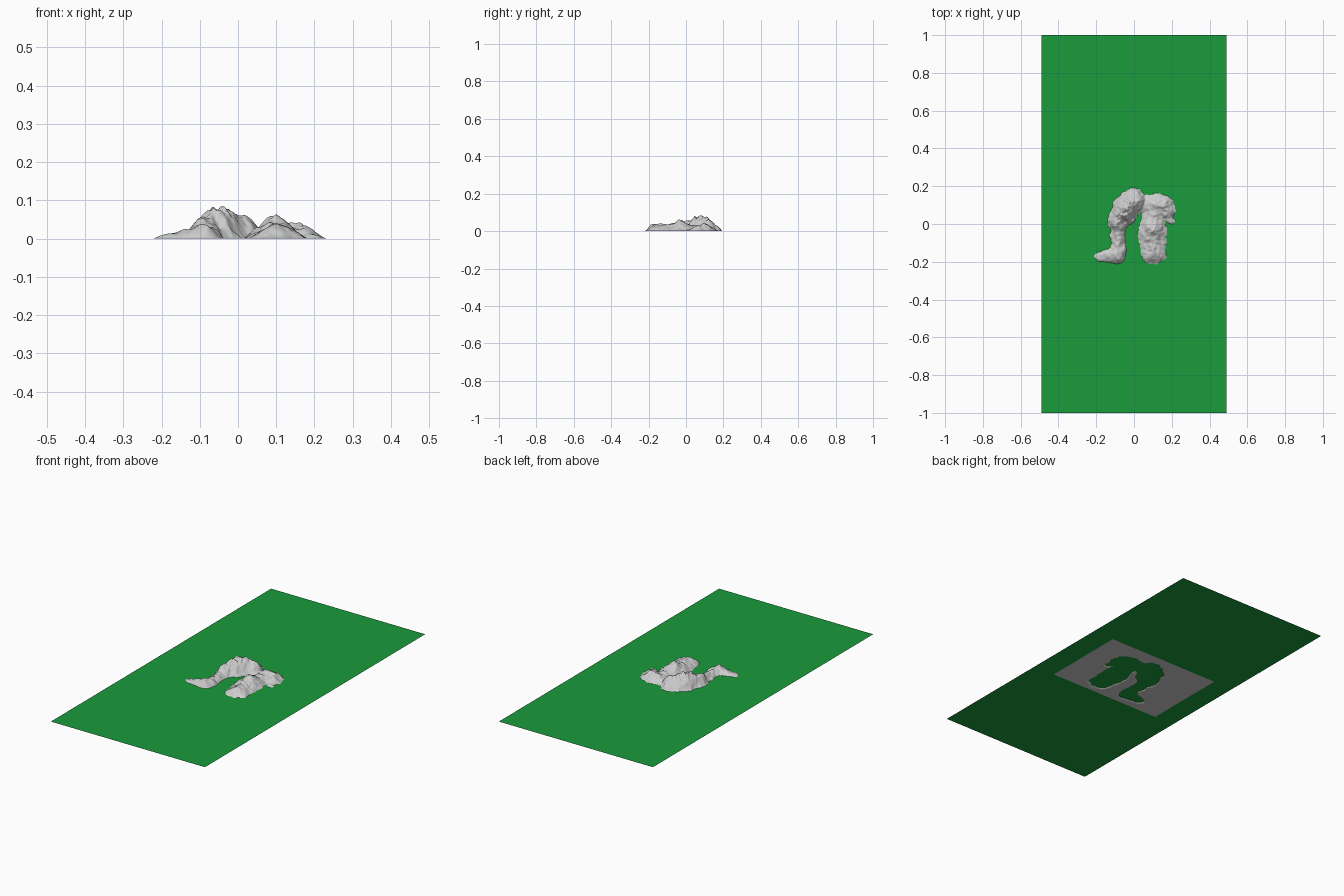
import bpy, bmesh, math
from mathutils import Vector, noise

if "Cube" in bpy.data.objects:
    bpy.data.objects.remove(bpy.data.objects["Cube"])

GROUND = 0.004  # level of the green board above the terrain's base

# ridge lines: (x, y, half width, crest height)
ridges = [
    [(-0.185, -0.172, 0.027, 0.008), (-0.13, -0.168, 0.034, 0.018), (-0.085, -0.165, 0.045, 0.03),
     (-0.085, -0.10, 0.040, 0.020), (-0.085, -0.04, 0.044, 0.025), (-0.085, 0.01, 0.058, 0.045),
     (-0.06, 0.055, 0.068, 0.068), (-0.045, 0.085, 0.072, 0.068), (0.0, 0.12, 0.066, 0.052),
     (0.045, 0.105, 0.05, 0.014), (0.10, 0.10, 0.06, 0.026), (0.145, 0.095, 0.064, 0.034),
     (0.18, 0.065, 0.045, 0.022), (0.19, 0.025, 0.03, 0.010)],
    [(0.125, 0.09, 0.05, 0.022), (0.10, 0.03, 0.062, 0.026), (0.10, -0.03, 0.074, 0.046),
     (0.10, -0.09, 0.075, 0.028), (0.105, -0.145, 0.07, 0.031)],
]


def segments():
    for line in ridges:
        for a, b in zip(line, line[1:]):
            yield a, b


def height(x, y):
    # wobble the outline so the edges look eroded
    p = Vector((x, y, 0.3))
    w = noise.noise_vector(p * 22) * 0.012 + noise.noise_vector(p * 55) * 0.005
    q = Vector((x + w.x, y + w.y))
    best = 0.0
    for a, b in segments():
        pa, pb = Vector(a[:2]), Vector(b[:2])
        d = pb - pa
        t = max(0.0, min(1.0, (q - pa).dot(d) / d.length_squared))
        r = a[2] + (b[2] - a[2]) * t
        h = a[3] + (b[3] - a[3]) * t
        u = (q - pa - d * t).length / r
        if u < 1.15:
            f = 0.5 + 0.5 * math.cos(math.pi * u / 1.15)
            best = max(best, h * f ** 0.85 + 0.004 * min(1, f * 4))
    if best <= 0:
        return 0.0
    rough = 1 + 0.22 * noise.noise(p * 38) + 0.12 * noise.noise(p * 85)
    return max(0.0, best * 1.08 * rough)


def grid_object(name, nx, ny, sx, sy, z_func):
    bm = bmesh.new()
    bmesh.ops.create_grid(bm, x_segments=nx, y_segments=ny, size=0.5)
    for v in bm.verts:
        v.co.x *= sx
        v.co.y *= sy
        v.co.z = z_func(v.co.x, v.co.y)
    mesh = bpy.data.meshes.new(name)
    bm.to_mesh(mesh)
    bm.free()
    ob = bpy.data.objects.new(name, mesh)
    bpy.context.collection.objects.link(ob)
    return ob


# grey mountain terrain, its flat border hidden under the board
terrain = grid_object("mountain_terrain", 180, 125, 0.72, 0.50, height)
for poly in terrain.data.polygons:
    poly.use_smooth = True

# green board
board = grid_object("green_board", 1, 1, 0.98, 2.0, lambda x, y: GROUND)
green = bpy.data.materials.new("grass_green")
green.diffuse_color = (0.01, 0.33, 0.045, 1)
green.use_nodes = True
green.node_tree.nodes["Principled BSDF"].inputs["Base Color"].default_value = green.diffuse_color
board.data.materials.append(green)
